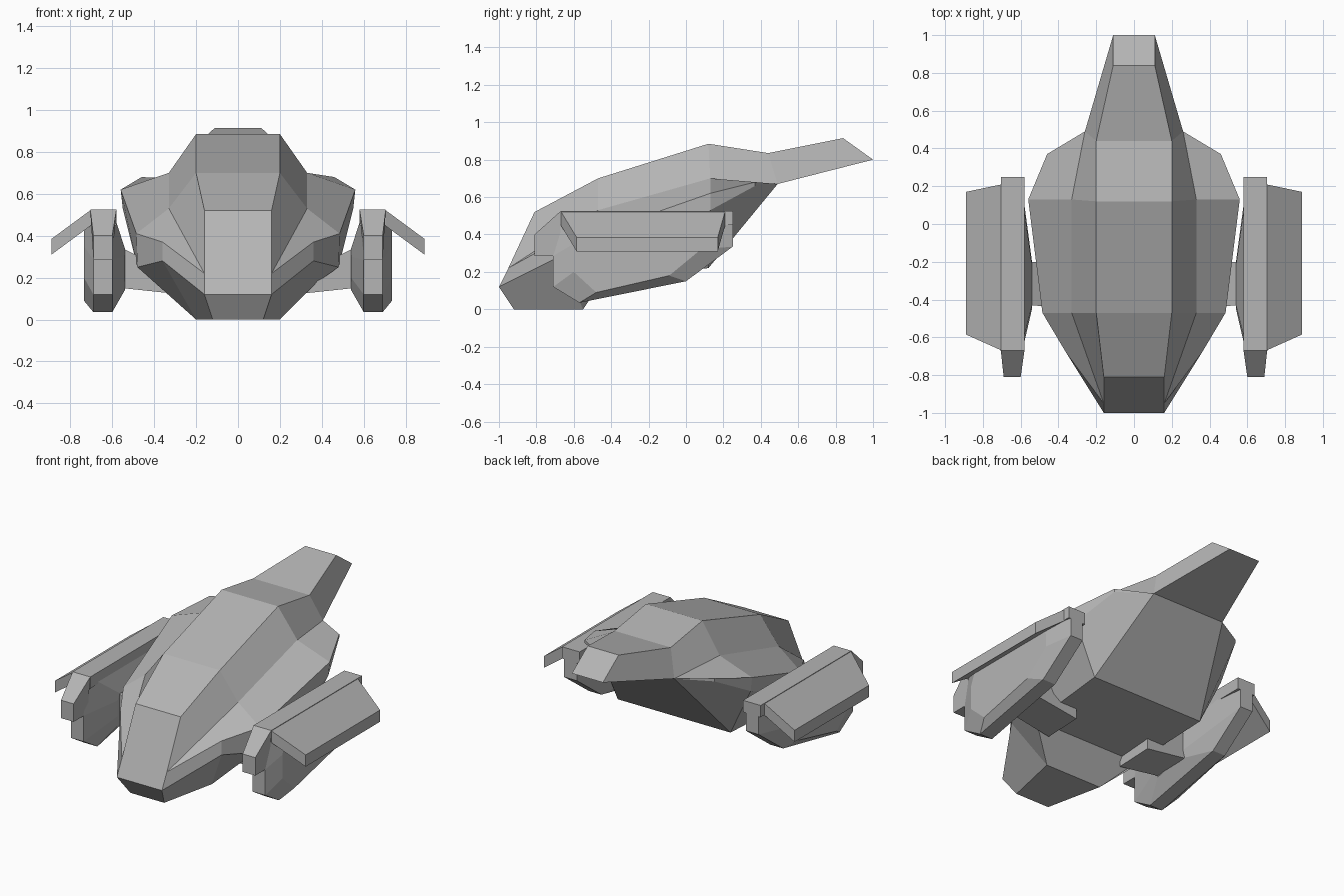
import bpy
import bmesh
from mathutils import Vector

cube = bpy.data.objects.get("Cube")
if cube:
    bpy.data.objects.remove(cube, do_unlink=True)

# One plain grey for the whole craft
grey = bpy.data.materials.new("hull_grey")
grey.use_nodes = True
colour = (0.46, 0.46, 0.46, 1)
grey.diffuse_color = colour
grey.node_tree.nodes["Principled BSDF"].inputs["Base Color"].default_value = colour


def mirrored(points):
    return [(-x, y, z) for x, y, z in points]


def finish(name, bm):
    """Weld, tidy and turn a bmesh into a flat-shaded object."""
    bmesh.ops.remove_doubles(bm, verts=bm.verts, dist=0.0005)
    bmesh.ops.dissolve_degenerate(bm, edges=bm.edges, dist=0.0005)
    bmesh.ops.recalc_face_normals(bm, faces=bm.faces)
    mesh = bpy.data.meshes.new(name)
    bm.to_mesh(mesh)
    bm.free()
    mesh.materials.append(grey)
    obj = bpy.data.objects.new(name, mesh)
    bpy.context.collection.objects.link(obj)
    return obj


def loft(name, rings, caps=None):
    """Skin a row of equal rings; caps lists the index groups closing each end."""
    bm = bmesh.new()
    rows = [[bm.verts.new(p) for p in ring] for ring in rings]
    count = len(rows[0])
    for a, b in zip(rows, rows[1:]):
        for i in range(count):
            j = (i + 1) % count
            bm.faces.new((a[i], a[j], b[j], b[i]))
    for row in (rows[0], rows[-1]):
        for group in caps or [range(count)]:
            bm.faces.new([row[i] for i in group])
    return finish(name, bm)


def pair(name, rings):
    """Build a part on both sides of the craft."""
    loft("left_" + name, rings)
    loft("right_" + name, [mirrored(r) for r in rings])


def slab(x, profile):
    """Place a (y, z) side profile at one x."""
    return [(x, y, z) for y, z in profile]


# Hull: half stations from nose to tail, each listing
# roof edge, shoulder, upper belt, lower belt and belly edge
brow = (0.16, -0.81, 0.52)
cheek = (0.16, -0.95, 0.22)
roof_end = (0.2, 0.44, 0.835)
tail_root = (0.26, 0.49, 0.67)
tail_top = (0.11, 0.84, 0.915)
tail_tip = (0.11, 1.0, 0.8)
stations = [
    [brow, cheek, cheek, (0.16, -1.0, 0.12), (0.12, -0.92, 0)],
    [brow, cheek, (0.36, -0.68, 0.37), (0.36, -0.68, 0.28), (0.2, -0.55, 0)],
    [(0.2, -0.47, 0.7), (0.33, -0.47, 0.53), (0.485, -0.47, 0.41),
     (0.48, -0.47, 0.25), (0.38, -0.43, 0.18)],
    [(0.2, 0.12, 0.885), (0.33, 0.13, 0.7), (0.56, 0.13, 0.62),
     (0.55, 0.13, 0.53), (0.4, 0.12, 0.22)],
    [roof_end, tail_root, (0.46, 0.37, 0.68), (0.46, 0.37, 0.66), tail_root],
    [roof_end] + [tail_root] * 4,
    [tail_top] + [tail_tip] * 4,
]
rings = [half + mirrored(half)[::-1] for half in stations]
loft("hull", rings, caps=[(0, 1, 2, 3, 6, 7, 8, 9), (3, 4, 5, 6)])

# Engine pods: a side profile with a bulging cheek on each face
pod = [(-0.67, 0.525), (-0.71, 0.285), (-0.71, 0.12), (-0.57, 0.035),
       (0, 0.15), (0.25, 0.335), (0.25, 0.48), (0.21, 0.525)]
bulge = [(-0.56, 0.45), (-0.6, 0.35), (-0.6, 0.2), (-0.48, 0.09),
         (-0.09, 0.18), (0.08, 0.32), (0.08, 0.4), (0.05, 0.45)]
inner = [(-0.43, 0.34), (-0.45, 0.3), (-0.45, 0.2), (-0.43, 0.14),
         (-0.25, 0.18), (-0.2, 0.22), (-0.2, 0.3), (-0.22, 0.34)]
pair("engine_pod", [slab(0.54, inner), slab(0.6, pod),
                    slab(0.69, pod), slab(0.735, bulge)])

# Pod nose blocks: tapered snouts over the notch
pair("pod_nose", [
    [(0.58, -0.67, 0.525), (0.705, -0.67, 0.525),
     (0.69, -0.67, 0.285), (0.6, -0.67, 0.285)],
    [(0.6, -0.81, 0.4), (0.69, -0.81, 0.4),
     (0.69, -0.81, 0.285), (0.6, -0.81, 0.285)],
])

# Pod top plates and the drooping fins that continue them
thick = 0.075


def plate(x, front, back, top):
    return slab(x, [(front, top), (back, top), (back, top - thick), (front, top - thick)])


pair("pod_top_plate", [plate(0.58, -0.67, 0.25, 0.525), plate(0.705, -0.67, 0.25, 0.525)])
pair("drooping_fin", [plate(0.7, -0.67, 0.21, 0.525), plate(0.89, -0.585, 0.17, 0.385)])

# Pylons joining the pods to the hull
pair("pylon", [
    slab(0.27, [(-0.45, 0.2), (-0.2, 0.2), (-0.2, 0.13), (-0.45, 0.12)]),
    slab(0.55, [(-0.43, 0.34), (-0.2, 0.34), (-0.2, 0.17), (-0.43, 0.15)]),
])
